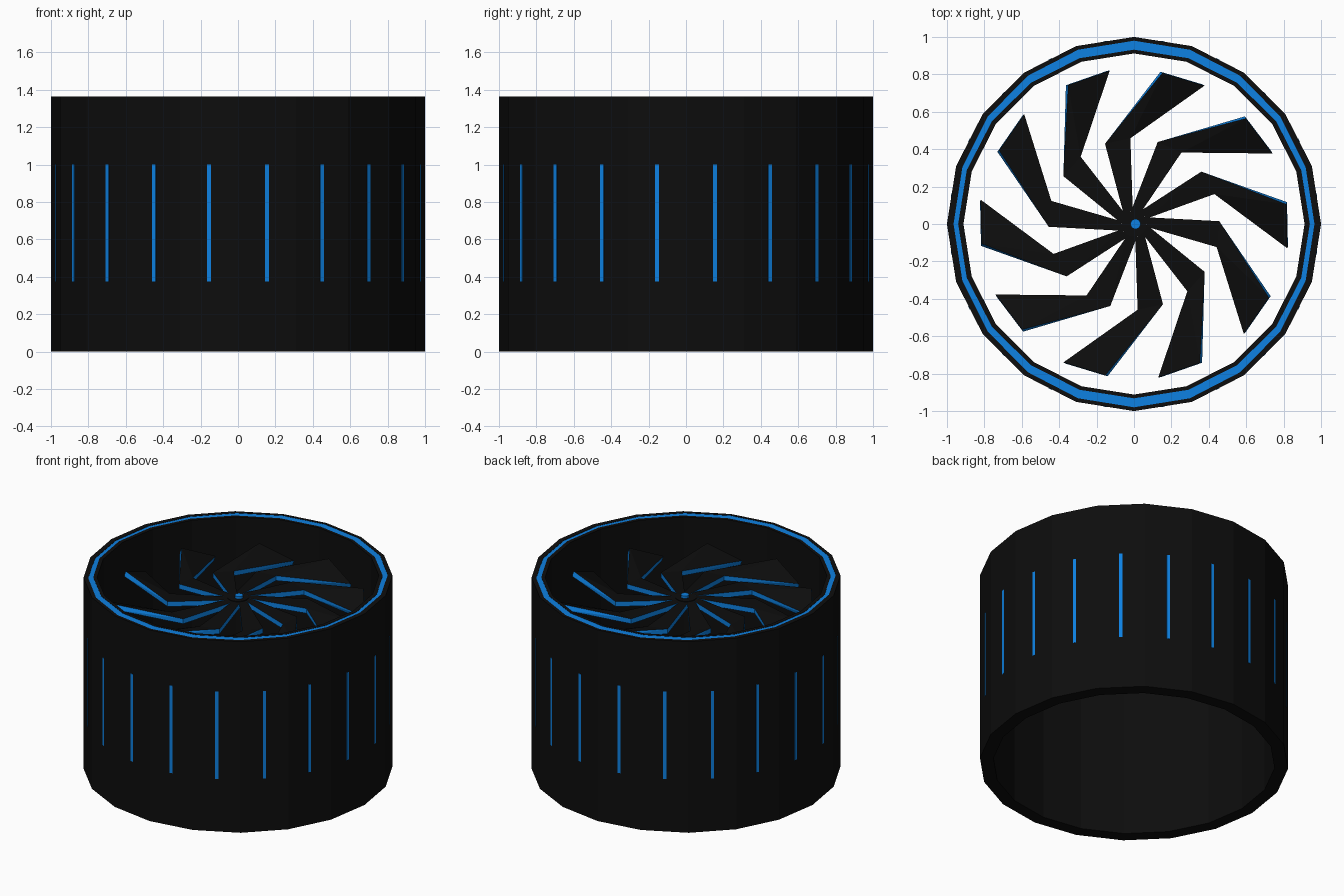
import bpy, bmesh
from math import sin, cos, pi
from mathutils import Matrix

if "Cube" in bpy.data.objects:
    bpy.data.objects.remove(bpy.data.objects["Cube"])

SIDES = 20
TOP = 1.365


def material(name, rgb):
    m = bpy.data.materials.new(name)
    m.diffuse_color = (*rgb, 1)
    m.use_nodes = True
    m.node_tree.nodes["Principled BSDF"].inputs["Base Color"].default_value = m.diffuse_color
    return m


BLACK = material("black", (0.004, 0.004, 0.004))
BLUE = material("blue", (0.004, 0.22, 0.76))


def finish(name, bm, *mats):
    bmesh.ops.recalc_face_normals(bm, faces=bm.faces)
    mesh = bpy.data.meshes.new(name)
    bm.to_mesh(mesh)
    bm.free()
    for m in mats:
        mesh.materials.append(m)
    ob = bpy.data.objects.new(name, mesh)
    bpy.context.collection.objects.link(ob)
    return ob


def ring(name, profile, mat):
    """Sweep a closed (rx, ry, z) profile around the z axis."""
    bm = bmesh.new()
    loops = [[bm.verts.new((rx * cos(2 * pi * i / SIDES), ry * sin(2 * pi * i / SIDES), z))
              for i in range(SIDES)] for rx, ry, z in profile]
    for k, a in enumerate(loops):
        b = loops[(k + 1) % len(loops)]
        for i in range(SIDES):
            j = (i + 1) % SIDES
            bm.faces.new((a[i], a[j], b[j], b[i]))
    return finish(name, bm, mat)


def disc(name, x, r, z0, z1, mat):
    bm = bmesh.new()
    bmesh.ops.create_cone(bm, cap_ends=True, segments=16, radius1=r, radius2=r, depth=z1 - z0,
                          matrix=Matrix.Translation((x, 0, (z0 + z1) / 2)))
    return finish(name, bm, mat)


# Open tube with a groove in the top rim, and the blue ring set into it
g = TOP - 0.02
ring("outer_shell", [(1, 1, 0), (1, 1, TOP), (0.965, 0.98, TOP), (0.965, 0.98, g),
                     (0.94, 0.932, g), (0.94, 0.932, TOP), (0.912, 0.912, TOP),
                     (0.912, 0.912, 0)], BLACK)
ring("rim_inlay", [(0.965, 0.98, g), (0.965, 0.98, TOP - 0.002),
                   (0.94, 0.932, TOP - 0.002), (0.94, 0.932, g)], BLUE)

# Vertical strip at the middle of each outer facet
bm = bmesh.new()
for i in range(SIDES):
    m = (Matrix.Rotation(2 * pi * (i + 0.5) / SIDES, 4, 'Z')
         @ Matrix.Translation((cos(pi / SIDES) - 0.003, 0, 0.688))
         @ Matrix.Diagonal((0.01, 0.021, 0.625, 1)))
    bmesh.ops.create_cube(bm, size=1, matrix=m)
finish("side_strips", bm, BLUE)

# Bent, twisted fan blades: upper edge and lower edge as (x, y, z) from hub to tip
UPPER = [(0.02, 0.06, 1.215), (0.36, 0.28, 1.195), (0.815, 0.105, 1.225)]
LOWER = [(0.07, 0.03, 1.215), (0.43, 0.16, 1.19), (0.82, -0.13, 1.13)]
DROP = [(0, 0, -0.035), (0, 0, -0.035), (0.003, 0.012, -0.033)]


def blade(name, angle):
    bm = bmesh.new()
    sections = []
    for u, l, d in zip(UPPER, LOWER, DROP):
        under = [tuple(a + b for a, b in zip(p, d)) for p in (l, u)]
        sections.append([bm.verts.new(p) for p in (u, l, *under)])
    for a, b in zip(sections, sections[1:]):
        for i in range(4):
            j = (i + 1) % 4
            f = bm.faces.new((a[i], a[j], b[j], b[i]))
            f.material_index = i % 2        # blue edges, black top and bottom
    for s in (sections[0], sections[-1]):
        bm.faces.new(s).material_index = 1
    bmesh.ops.triangulate(bm, faces=bm.faces)
    bm.transform(Matrix.Rotation(angle, 4, 'Z'))
    return finish(name, bm, BLACK, BLUE)


for k in range(10):
    blade(f"fan_blade_{k + 1}", 2 * pi * k / 10)

# Hub with a blue cap
disc("fan_hub", 0, 0.068, 1.18, 1.218, BLACK)
disc("hub_cap", 0.008, 0.027, 1.2, 1.235, BLUE)
